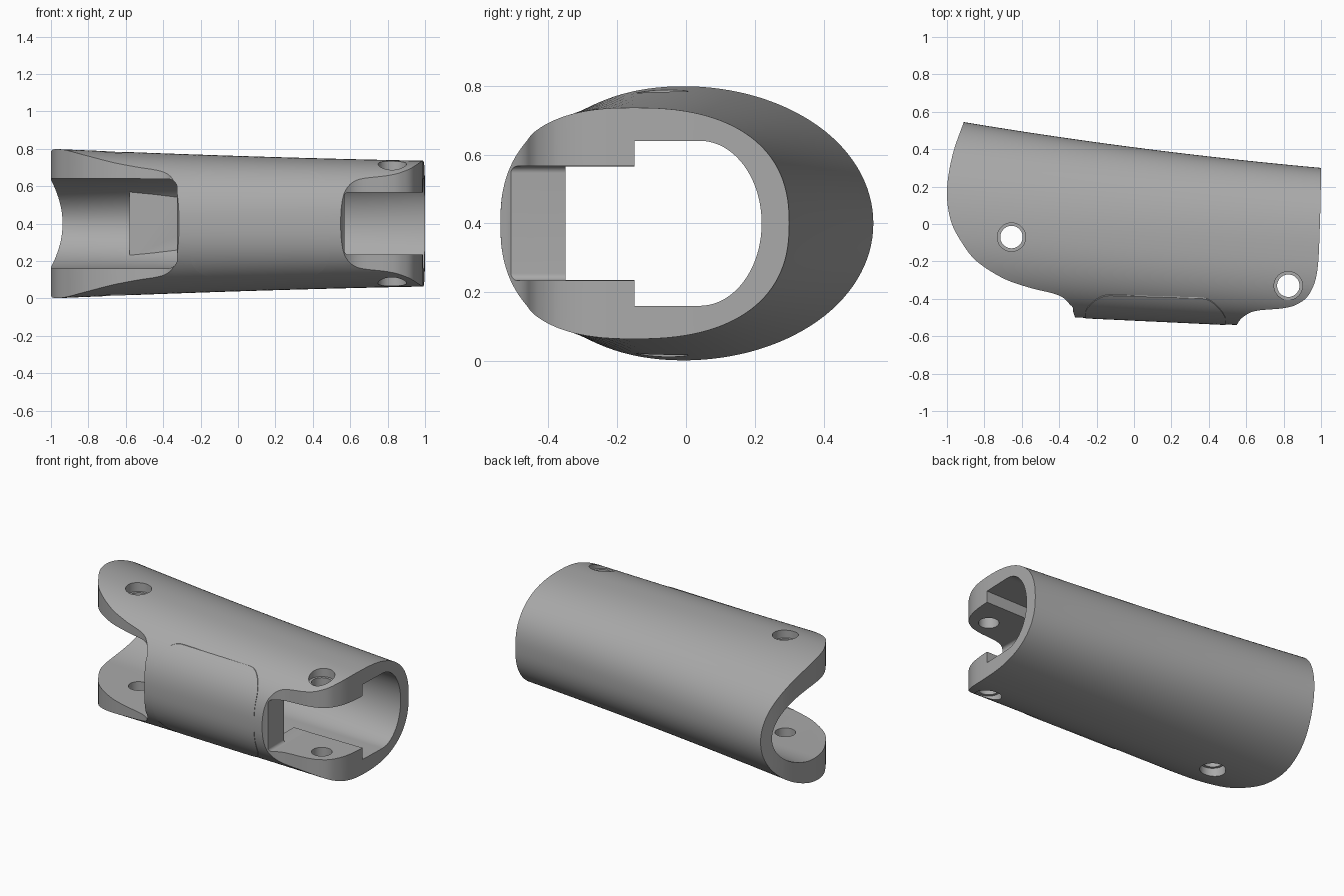
import bpy, bmesh
from math import cos, sin, pi, radians
from mathutils import Vector

if "Cube" in bpy.data.objects:
    bpy.data.objects.remove(bpy.data.objects["Cube"])

grey = bpy.data.materials.new("plain grey")
grey.use_nodes = True
grey.diffuse_color = (0.4, 0.4, 0.4, 1)
grey.node_tree.nodes["Principled BSDF"].inputs["Base Color"].default_value = grey.diffuse_color
MID = 0.4  # height of the symmetry plane


def make_object(name, bm):
    bmesh.ops.recalc_face_normals(bm, faces=bm.faces)
    mesh = bpy.data.meshes.new(name)
    bm.to_mesh(mesh)
    bm.free()
    mesh.materials.append(grey)
    obj = bpy.data.objects.new(name, mesh)
    bpy.context.collection.objects.link(obj)
    return obj


def loft(name, rings):
    bm = bmesh.new()
    loops = [[bm.verts.new(p) for p in ring] for ring in rings]
    n = len(loops[0])
    for a, b in zip(loops, loops[1:]):
        for i in range(n):
            bm.faces.new((a[i], a[(i + 1) % n], b[(i + 1) % n], b[i]))
    bm.faces.new(loops[0])
    bm.faces.new(loops[-1])
    return make_object(name, bm)


def box(name, x, y, z, radius=0, axis=1):
    """Box from ranges; edges along one axis can be rounded."""
    bm = bmesh.new()
    bmesh.ops.create_cube(bm, size=1)
    for v in bm.verts:
        v.co = Vector([r[0] if c < 0 else r[1] for c, r in zip(v.co, (x, y, z))])
    if radius:
        along = [e for e in bm.edges
                 if abs((e.verts[0].co - e.verts[1].co).normalized()[axis]) > 0.9]
        bmesh.ops.bevel(bm, geom=along, offset=radius, segments=10, profile=0.5, affect='EDGES')
    return make_object(name, bm)


def cylinder(name, x, y, z0, z1, r):
    circle = [(x + r * cos(2 * pi * i / 48), y + r * sin(2 * pi * i / 48)) for i in range(48)]
    return loft(name, [[(*p, z) for p in circle] for z in (z0, z1)])


def boolean(obj, cutter, operation='DIFFERENCE'):
    mod = obj.modifiers.new("cut", 'BOOLEAN')
    mod.object, mod.operation, mod.solver = cutter, operation, 'EXACT'
    bpy.context.view_layer.objects.active = obj
    bpy.ops.object.modifier_apply(modifier=mod.name)
    bpy.data.objects.remove(cutter)


def spline(points, steps=8):
    """Smooth open curve through the points."""
    p = [Vector(q) for q in points]
    p = [2 * p[0] - p[1]] + p + [2 * p[-1] - p[-2]]
    out = []
    for a, b, c, d in zip(p, p[1:], p[2:], p[3:]):
        for k in range(steps):
            t = k / steps
            out.append(0.5 * (2 * b + (c - a) * t + (2 * a - 5 * b + 4 * c - d) * t ** 2
                              + (3 * b - a - 3 * c + d) * t ** 3))
    return out + [p[-2]]


def power(v, e):
    return (1 if v >= 0 else -1) * abs(v) ** e


def back_y(x):
    return 0.41 - 0.13 * x + 0.02 * x * x


def shell_ring(x, grow=0):
    """Oval section, rounder at the back and squarer at the front."""
    centre = -0.085 - 0.065 * x
    height = 0.362 - 0.032 * x + 0.006 * x * x + grow
    ring = []
    for i in range(120):
        a = 2 * pi * i / 120
        if cos(a) >= 0:
            depth, n = back_y(x) - centre + grow, 2.2 + 0.2 * x
        else:
            depth, n = centre + 0.514 + 0.047 * x + grow, 2.35 + 0.15 * x
        ring.append((x, centre + depth * power(cos(a), 2 / n), MID + height * power(sin(a), 2 / n)))
    return ring


def cavity_ring(x):
    """D-shaped section with a flat front and a round back."""
    centre = 0.07 - 0.03 * x
    depth = back_y(x) - 0.08 - centre
    arc = [(x, centre + depth * cos(a), MID + 0.24 * sin(a))
           for a in [pi * (i / 40 - 0.5) for i in range(41)]]
    return arc + [(x, -0.35, MID + 0.24), (x, -0.35, MID - 0.24)]


stations = [-1.1 + 2.2 * i / 32 for i in range(33)]

# Outer shell trimmed to the plan outline
body = loft("sleeve_body", [shell_ring(x) for x in stations])
left_end = spline([(-0.89, 0.6), (-0.91, 0.545), (-0.97, 0.37), (-1, 0.18), (-0.98, 0.02),
                   (-0.92, -0.1), (-0.84, -0.2), (-0.7, -0.29), (-0.56, -0.34), (-0.42, -0.375),
                   (-0.36, -0.41), (-0.33, -0.46), (-0.315, -0.5)])
right_end = spline([(0.545, -0.545), (0.58, -0.5), (0.65, -0.465), (0.8, -0.45), (0.88, -0.425),
                    (0.94, -0.37), (0.98, -0.25), (0.994, 0), (1, 0.3), (1, 0.6)])
outline = left_end + [Vector((-0.315, -0.7)), Vector((0.545, -0.7))] + right_end
boolean(body, loft("outline", [[(p.x, p.y, z) for p in outline] for z in (-0.2, 1)]), 'INTERSECT')

# Hollow inside, leaving two bosses and a stop block on the back wall
cavity = loft("cavity", [cavity_ring(x) for x in stations])
for z in ((MID + 0.165, 0.9), (-0.1, MID - 0.165)):
    boolean(cavity, box("boss", (0.5, 1.3), (-0.5, -0.15), z))
boolean(cavity, box("stop", (-0.58, 0.1), (0.318, 0.6), (0.1, 0.7)))
boolean(body, cavity)

# Open fork slots at both ends
boolean(body, box("left_slot", (-1.3, -0.325), (-0.7, -0.05), (MID - 0.239, MID + 0.239), 0.05))
boolean(body, box("right_slot", (0.57, 1.3), (-0.7, -0.1), (MID - 0.166, MID + 0.166), 0.02))

# Pin holes with a shallow counterbore on each side
for x, y, seat in ((-0.655, -0.07, 0.33), (0.825, -0.33, 0.28)):
    boolean(body, cylinder("pin_hole", x, y, -0.2, 1, 0.06))
    boolean(body, cylinder("upper_counterbore", x, y, MID + seat, 1, 0.076))
    boolean(body, cylinder("lower_counterbore", x, y, -0.2, MID - seat, 0.076))

# Thin inlaid pad on the front
pad = loft("front_pad", [shell_ring(x, 0.003) for x in stations])
boolean(pad, box("pad_shape", (-0.26, 0.49), (-0.8, -0.3), (0.113, 0.687), 0.13), 'INTERSECT')
boolean(pad, loft("pad_back", [shell_ring(x, -0.004) for x in stations]))

for obj in (body, pad):
    bpy.ops.object.select_all(action='DESELECT')
    obj.select_set(True)
    bpy.context.view_layer.objects.active = obj
    bpy.ops.object.shade_smooth_by_angle(angle=radians(30))
